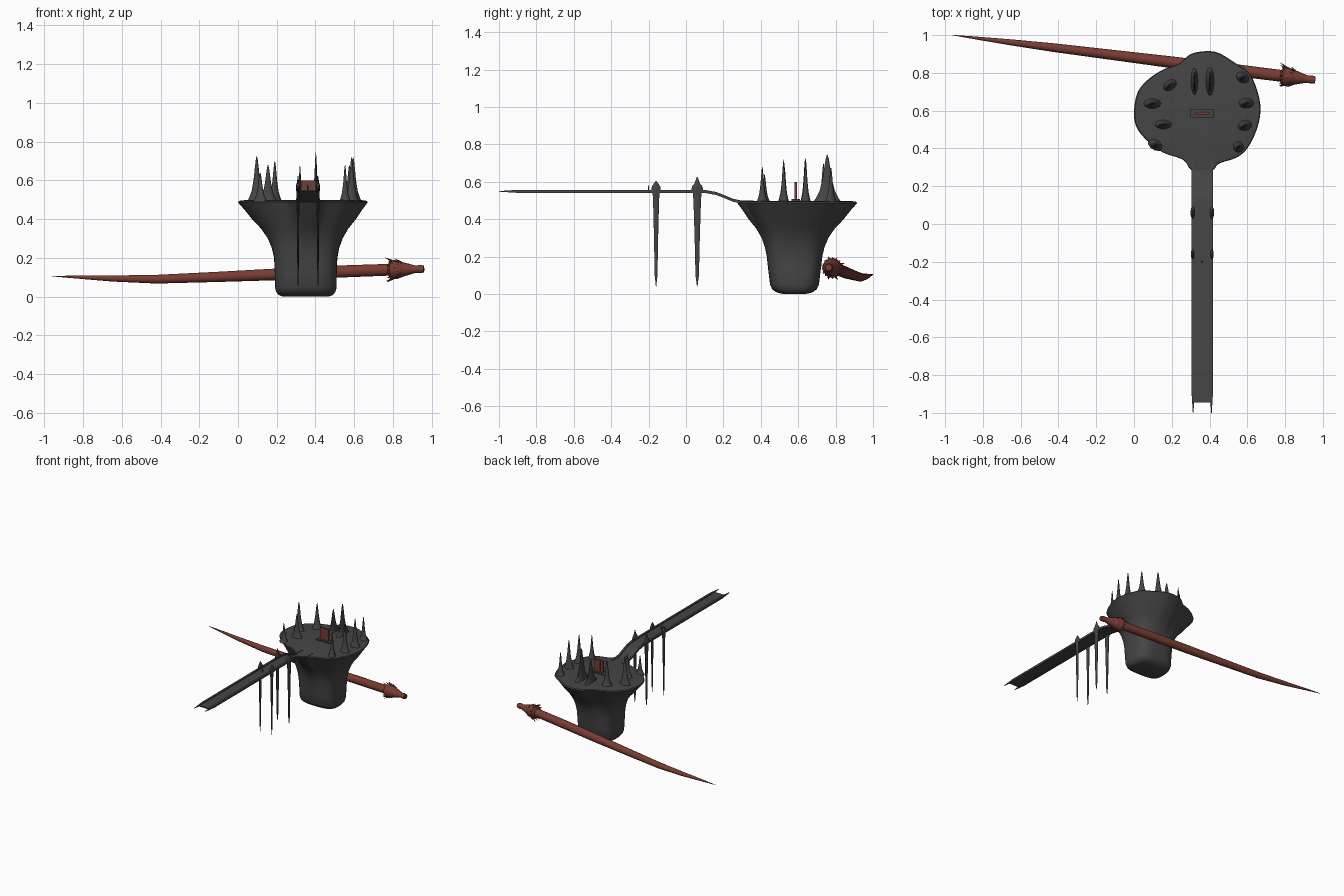
import bpy, bmesh, math, random
from mathutils import Vector

random.seed(4)
if "Cube" in bpy.data.objects:
    bpy.data.objects.remove(bpy.data.objects["Cube"])


def material(name, rgb):
    m = bpy.data.materials.new(name)
    m.use_nodes = True
    m.diffuse_color = (*rgb, 1)
    m.node_tree.nodes["Principled BSDF"].inputs["Base Color"].default_value = (*rgb, 1)
    return m


STONE = material("dark grey stone", (0.06, 0.06, 0.06))
RED = material("dull red", (0.19, 0.045, 0.032))


def loft(name, rings, mat, angle=40):
    """Skin a list of closed rings and cap both ends."""
    bm = bmesh.new()
    rows = [[bm.verts.new(p) for p in ring] for ring in rings]
    n = len(rows[0])
    for a, b in zip(rows, rows[1:]):
        for i in range(n):
            j = (i + 1) % n
            bm.faces.new((a[i], a[j], b[j], b[i]))
    bm.faces.new(rows[0][::-1])
    bm.faces.new(rows[-1])
    bmesh.ops.recalc_face_normals(bm, faces=bm.faces)
    me = bpy.data.meshes.new(name)
    bm.to_mesh(me)
    bm.free()
    me.materials.append(mat)
    ob = bpy.data.objects.new(name, me)
    bpy.context.collection.objects.link(ob)
    bpy.ops.object.select_all(action='DESELECT')
    ob.select_set(True)
    bpy.context.view_layer.objects.active = ob
    bpy.ops.object.shade_smooth_by_angle(angle=math.radians(angle))
    return ob


def box(name, centre, size, mat):
    c, h = Vector(centre), Vector(size) / 2
    ring = [(-1, -1), (1, -1), (1, 1), (-1, 1)]
    return loft(name, [[(c.x + u * h.x, c.y + v * h.y, c.z + w * h.z) for u, v in ring]
                       for w in (-1, 1)], mat)


def spike(name, x, y, rx, ry, profile, turn=0.0, sides=10):
    """Upright thorn with an oval section; profile holds (height, radius factor)."""
    rings = []
    for z, f in profile:
        ring = []
        for i in range(sides):
            t = math.tau * i / sides
            u, v = rx * f * math.cos(t), ry * f * math.sin(t)
            ring.append((x + u * math.cos(turn) - v * math.sin(turn),
                         y + u * math.sin(turn) + v * math.cos(turn), z))
        rings.append(ring)
    return loft(name, rings, STONE, 60)


# Flared tower: round-cornered foot blending up to an irregular platform outline
outline = [Vector(p) for p in (
    (.38, .915), (.45, .905), (.54, .85), (.61, .8), (.655, .7), (.67, .6), (.65, .5),
    (.6, .4), (.54, .35), (.45, .32), (.41, .28), (.31, .28), (.26, .34), (.15, .38),
    (.06, .45), (.01, .52), (0, .6), (.02, .7), (.08, .77), (.16, .82), (.24, .85), (.3, .9))]
rim = []
for i in range(len(outline)):
    a, b, c, d = (outline[(i + k) % len(outline)] for k in (-1, 0, 1, 2))
    for t in (0, 1 / 3, 2 / 3):
        rim.append(0.5 * (2 * b + (c - a) * t + (2 * a - 5 * b + 4 * c - d) * t * t
                          + (3 * b - a - 3 * c + d) * t ** 3))
centre = Vector((.35, .58))


def foot(p):
    d = (p - centre).normalized()
    e = 3.2
    k = (abs(d.x / .16) ** e + abs(d.y / .145) ** e) ** (-1 / e)
    return d * k


# Each row: height, blend towards the rim, foot scale in x and y
rows = [(0, 0, .75, .4), (.008, 0, .88, .65), (.025, 0, .96, .82), (.05, 0, 1, .9),
        (.12, 0, 1, .96), (.2, .02, 1, 1), (.25, .08, 1, 1), (.3, .19, 1, 1),
        (.35, .37, 1, 1), (.4, .62, 1, 1), (.45, .83, 1, 1), (.48, .97, 1, 1),
        (.487, 1, 1, 1), (.494, .97, 1, 1), (.498, .8, 1, 1)]
rings = []
for z, w, sx, sy in rows:
    ring = []
    for p in rim:
        f = foot(p)
        q = (centre + Vector((f.x * sx, f.y * sy))).lerp(p, w)
        ring.append((q.x, q.y, z))
    rings.append(ring)
loft("tower", rings, STONE)

# Ramp floor and its two pronged rails
path = [(.36, .493), (.29, .493), (.25, .502), (.2, .523), (.16, .538), (.11, .547), (0, .549)]


def strip(name, x0, x1, low, high, end, taper):
    pts = [(y, z, 1) for y, z in path] + [(-.9, .549, 1), (end, .549, taper)]
    mid = (x0 + x1) / 2
    rings = []
    for y, z, f in pts:
        a, b = mid + (x0 - mid) * f, mid + (x1 - mid) * f
        rings.append([(a, y, z + low * f), (b, y, z + low * f),
                      (b, y, z + high * f), (a, y, z + high * f)])
    loft(name, rings, STONE, 30)


strip("ramp_floor", .312, .41, -.007, .001, -.945, 1)
for side, x in (("right", .313), ("left", .41)):
    strip(side + "_ramp_rail", x - .008, x + .008, -.008, .008, -1.0, .2)

# Hanging pillars beside the ramp
for row, y, top, wide in (("rear", .06, .625, 1.25), ("front", -.16, .605, 1)):
    profile = [(.04, .04), (.1, .3), (.3, .45), (.5, .65), (.54, .75), (.56, 1),
               (.575, .9), (.59, .5), (top, .08)]
    for side, x in (("right", .31), ("left", .413)):
        spike(side + "_" + row + "_pillar", x, y, .009 * wide, .026 * wide, profile)
spike("ramp_peg", .36, -.2, .005, .005, [(.545, 1), (.565, .7), (.582, .2)], sides=6)

# Thorns around the platform: x, y, top, half length, half width, turn
thorns = [(.19, .735, .70, .045, .03, .6), (.097, .637, .725, .052, .03, 0),
          (.155, .527, .68, .052, .028, 0), (.115, .42, .64, .045, .03, -.5),
          (.575, .775, .68, .042, .032, -.6), (.595, .64, .72, .046, .032, 0),
          (.587, .522, .72, .043, .032, .2), (.553, .408, .68, .033, .033, .9),
          (.32, .755, .68, .021, .085, 0), (.402, .755, .745, .025, .085, 0)]
shape = [(0, 1), (.08, .78), (.25, .5), (.5, .31), (.75, .19), (.92, .1), (1, .02)]
for n, (x, y, top, rx, ry, turn) in enumerate(thorns):
    profile = [(.488 + (top - .488) * h, f) for h, f in shape]
    spike("thorn_%d" % (n + 1), x, y, rx, ry, profile, turn)

# Standing red tablet on a low plinth
box("tablet_plinth", (.362, .587, .501), (.125, .045, .012), STONE)
box("tablet", (.362, .587, .55), (.075, .012, .098), RED)
for x in (.35, .374):
    box("tablet_groove", (x, .587, .553), (.004, .015, .08), STONE)

# Long tapered shaft with a flared collar near its blunt end
tip, butt = Vector((-.96, 1.0, .105)), Vector((.96, .762, .142))
axis = (butt - tip).normalized()
side = axis.cross(Vector((0, 0, 1))).normalized()
up = side.cross(axis)


def along(x, sag=0.0):
    return tip.lerp(butt, (x - tip.x) / (butt.x - tip.x)) - Vector((0, 0, sag))


def tube(name, stations, sides=14):
    rings = []
    for x, r, sag in stations:
        c = along(x, sag)
        rings.append([c + r * (math.cos(t) * side + math.sin(t) * up)
                      for t in (math.tau * i / sides for i in range(sides))])
    loft(name, rings, RED)


tube("shaft", [(-.96, .001, 0), (-.85, .007, .006), (-.65, .016, .018), (-.42, .023, .026),
               (-.1, .027, .02), (.2, .031, .013), (.5, .032, .005), (.8, .031, 0)])
tube("collar", [(.775, .03, 0), (.79, .052, 0), (.81, .05, 0), (.86, .036, 0),
                (.9, .024, 0), (.92, .019, 0), (.94, .022, 0), (.96, .018, 0)])

# Jagged barbs sweeping back from the collar
barbs = 16
for layer, (x, r, reach) in enumerate(((.82, .043, .045), (.86, .033, .04))):
    for i in range(barbs):
        t = math.tau * (i + layer / 2) / barbs
        out = math.cos(t) * side + math.sin(t) * up
        across = axis.cross(out)
        base = along(x) + out * r
        end = base - axis * reach * random.uniform(.8, 1.3) + out * random.uniform(.015, .028)
        w = .009
        foot_ring = [base + across * w, base - across * w, base - out * w - axis * .015]
        loft("collar_barb", [foot_ring, [end + (p - base) * .05 for p in foot_ring]], RED)
